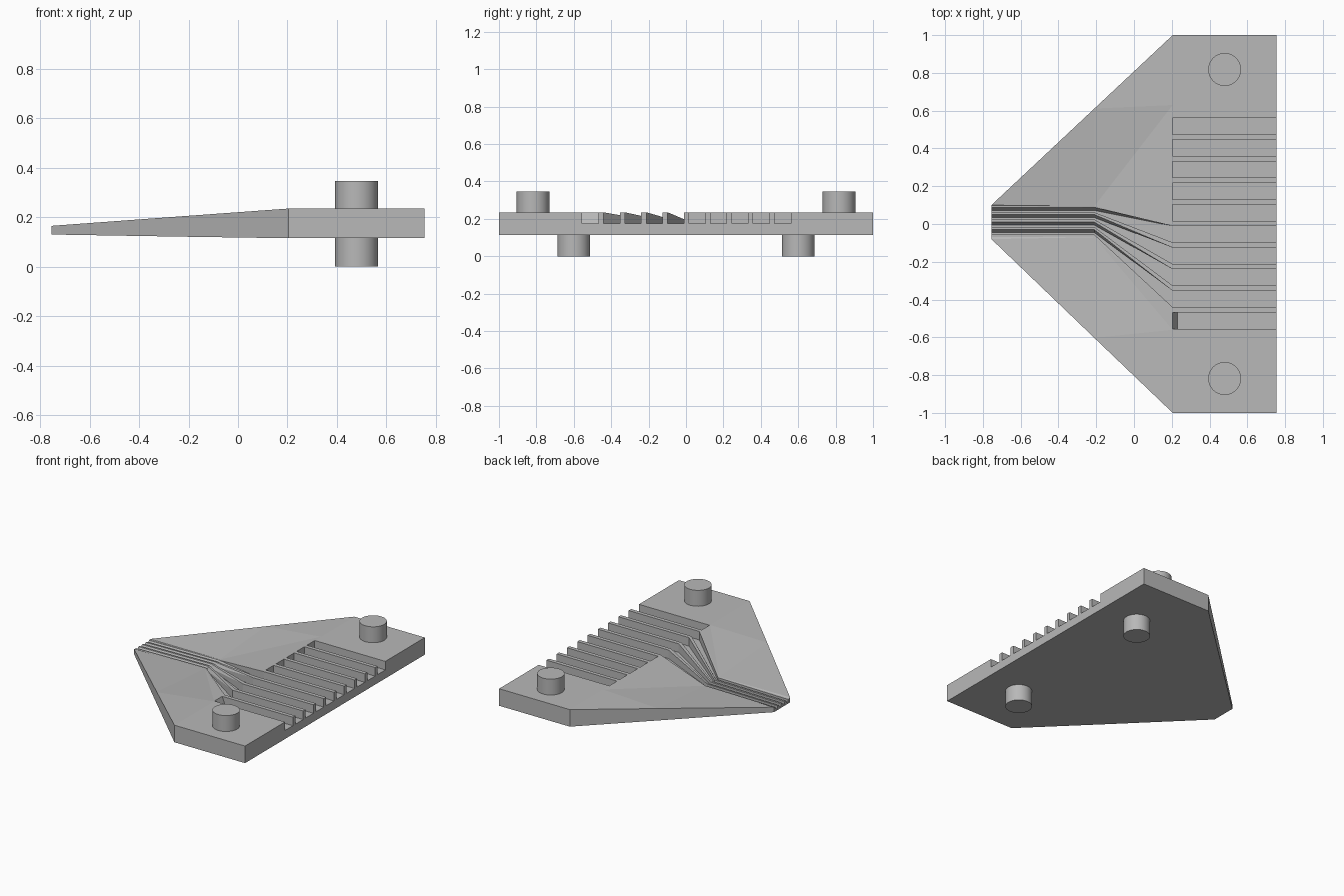
import bpy
import bmesh
import math

cube = bpy.data.objects.get("Cube")
if cube:
    bpy.data.objects.remove(cube)

grey = bpy.data.materials.new("plain grey")
grey.use_nodes = True
grey.diffuse_color = (0.48, 0.48, 0.48, 1)
grey.node_tree.nodes["Principled BSDF"].inputs["Base Color"].default_value = (0.48, 0.48, 0.48, 1)

BACK, FRONT, BEND, TIP = 0.755, 0.205, -0.21, -0.755
TOP, BOTTOM, FLOOR = 0.235, 0.115, 0.175
PITCH, WIDTH, FIRST = 0.1143, 0.087, -0.555
slots = [(FIRST + i * PITCH, FIRST + i * PITCH + WIDTH) for i in range(10)]


def loft(name, rings):
    """Skin a row of (x, [(y, z), ...]) sections and cap both ends."""
    bm = bmesh.new()
    rows = [[bm.verts.new((x, y, z)) for y, z in pts] for x, pts in rings]
    n = len(rows[0])
    for a, b in zip(rows, rows[1:]):
        for i in range(n):
            j = (i + 1) % n
            bm.faces.new((a[i], a[j], b[j], b[i]))
    bm.faces.new(rows[0])
    bm.faces.new(rows[-1])
    bmesh.ops.recalc_face_normals(bm, faces=bm.faces)
    bmesh.ops.triangulate(bm, faces=bm.faces)
    mesh = bpy.data.meshes.new(name)
    bm.to_mesh(mesh)
    bm.free()
    mesh.materials.append(grey)
    obj = bpy.data.objects.new(name, mesh)
    bpy.context.collection.objects.link(obj)
    return obj


# Slotted block: one comb profile swept along x
comb = [(-1, BOTTOM), (-1, TOP)]
for lo, hi in slots:
    comb += [(lo, TOP), (lo, FLOOR), (hi, FLOOR), (hi, TOP)]
comb += [(1, TOP), (1, BOTTOM)]
loft("slotted_block", [(FRONT, comb), (BACK, comb)])


# Tapered nose: four grooves that open into the slots
def section(low, high, shoulder, inner, grooves, base, edge, rib, floor):
    pts = [(low, base), (low, edge), (shoulder[0], inner), (grooves[0][0] - 0.009, rib)]
    for lo, hi, slope in grooves:
        pts += [(lo, rib), (lo, floor), (hi - slope, floor), (hi, rib)]
    return pts + [(shoulder[1], inner), (high, edge), (high, base)]


wide = [(lo, hi, 0.0) for lo, hi in slots[1:5]]
narrow = [(hi - 0.026, hi, 0.016) for hi in (-0.03, 0.01, 0.05, 0.088)]
loft("tapered_nose", [
    (TIP, section(-0.08, 0.1, (-0.07, 0.094), 0.16, narrow, 0.13, 0.165, 0.16, 0.14)),
    (BEND, section(-0.603, 0.611, (-0.07, 0.094), 0.168, narrow, 0.121, 0.205, 0.167, 0.145)),
    (FRONT, section(-1, 1, (-0.56, 0.63), TOP, wide, BOTTOM, TOP, TOP, FLOOR)),
])

# Small ramp closing the outermost slot
lo, hi = slots[0]
loft("slot_end_ramp", [
    (FRONT, [(lo, FLOOR), (lo, TOP), (hi, TOP), (hi, FLOOR)]),
    (FRONT + 0.024, [(lo, FLOOR), (lo, FLOOR + 0.001), (hi, FLOOR + 0.001), (hi, FLOOR)]),
])


# Round pegs above and below
def peg(name, y, z0, z1):
    bpy.ops.mesh.primitive_cylinder_add(vertices=48, radius=0.087, depth=z1 - z0,
                                        location=(0.48, y, (z0 + z1) / 2))
    obj = bpy.context.object
    obj.name = name
    obj.data.materials.append(grey)
    bpy.ops.object.shade_smooth_by_angle(angle=math.radians(30))


for side, sign in (("left", -1), ("right", 1)):
    peg("upper_peg_" + side, sign * 0.818, TOP - 0.02, 0.347)
    peg("lower_peg_" + side, sign * 0.6, 0, BOTTOM + 0.02)
